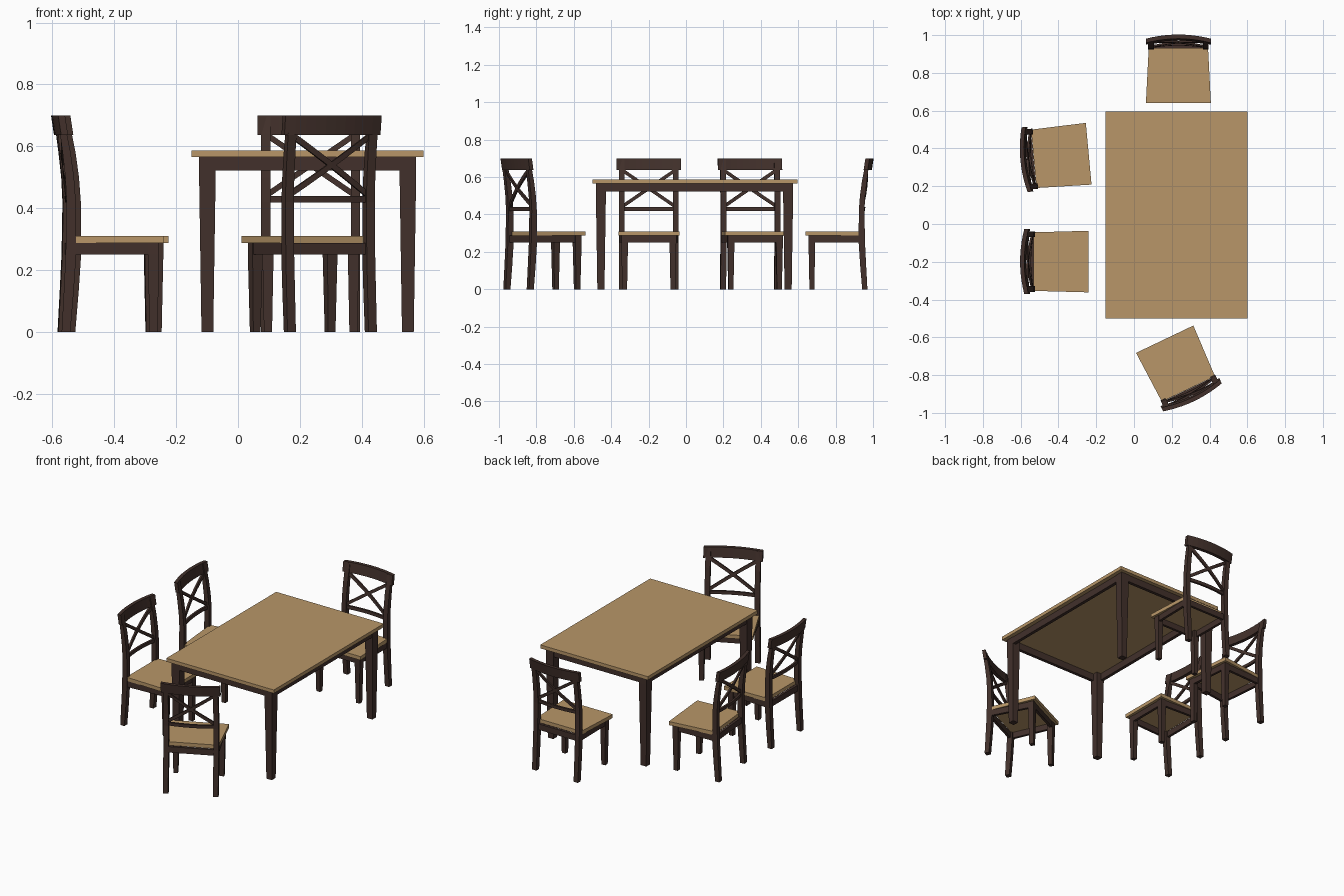
import bpy, bmesh, math
from mathutils import Matrix, Vector

if "Cube" in bpy.data.objects:
    bpy.data.objects.remove(bpy.data.objects["Cube"])


def material(name, rgb):
    m = bpy.data.materials.new(name)
    m.diffuse_color = (*rgb, 1)
    m.use_nodes = True
    m.node_tree.nodes["Principled BSDF"].inputs["Base Color"].default_value = m.diffuse_color
    return m


TAN = material("light oak", (0.479, 0.305, 0.138))
DARK = material("dark walnut", (0.054, 0.030, 0.024))


def loft(name, sections, mat, xf=Matrix()):
    """Skin a closed solid through a list of four-cornered sections."""
    bm = bmesh.new()
    rings = [[bm.verts.new(xf @ Vector(p)) for p in s] for s in sections]
    for a, b in zip(rings, rings[1:]):
        for i in range(4):
            j = (i + 1) % 4
            bm.faces.new((a[i], a[j], b[j], b[i]))
    bm.faces.new(rings[0])
    bm.faces.new(rings[-1])
    bmesh.ops.recalc_face_normals(bm, faces=bm.faces[:])
    me = bpy.data.meshes.new(name)
    bm.to_mesh(me)
    bm.free()
    me.materials.append(mat)
    ob = bpy.data.objects.new(name, me)
    bpy.context.collection.objects.link(ob)
    return ob


def rect(x0, x1, y0, y1, z):
    return [(x0, y0, z), (x1, y0, z), (x1, y1, z), (x0, y1, z)]


def box(name, x0, x1, y0, y1, z0, z1, mat, xf=Matrix()):
    return loft(name, [rect(x0, x1, y0, y1, z0), rect(x0, x1, y0, y1, z1)], mat, xf)


# ---- Table ----
X0, X1, Y0, Y1 = -0.15, 0.60, -0.50, 0.595
box("table_top", X0, X1, Y0, Y1, 0.565, 0.587, TAN)
I, W = 0.024, 0.054
for sx, cx in (("left", X0 + I + W / 2), ("right", X1 - I - W / 2)):
    for sy, cy in (("front", Y0 + I - 0.006 + W / 2), ("back", Y1 - I + 0.002 - W / 2)):
        loft(f"table_leg_{sy}_{sx}",
             [rect(cx - h, cx + h, cy - h, cy + h, z)
              for h, z in ((0.019, 0), (W / 2, 0.522), (W / 2, 0.565))], DARK)
ax0, ax1, ay0, ay1 = X0 + I + 0.003, X1 - I - 0.003, Y0 + I - 0.003, Y1 - I - 0.001
for n, y in (("front", ay0), ("back", ay1 - 0.02)):
    box(f"table_apron_{n}", ax0 + 0.03, ax1 - 0.03, y, y + 0.02, 0.522, 0.565, DARK)
for n, x in (("left", ax0), ("right", ax1 - 0.02)):
    box(f"table_apron_{n}", x, x + 0.02, ay0 + 0.03, ay1 - 0.03, 0.522, 0.565, DARK)

# ---- Chairs: local origin at the seat front centre, back towards +y ----
# centre line of the back posts: (z, y)
POST = [(0.0, 0.316), (0.13, 0.307), (0.25, 0.300), (0.42, 0.299),
        (0.50, 0.304), (0.58, 0.314), (0.64, 0.324), (0.695, 0.333)]
SEGS = 10


def post_y(z):
    for (z0, y0), (z1, y1) in zip(POST, POST[1:]):
        if z <= z1:
            return y0 + (y1 - y0) * (z - z0) / (z1 - z0)
    return POST[-1][1]


def slat(name, half, za, zb, height, thick, bow, xf, shift=0.0):
    """Bowed bar across the chair back, rising from za to zb."""
    secs = []
    for i in range(SEGS + 1):
        t = i / SEGS
        x, z = half * (2 * t - 1), za + (zb - za) * t
        b = bow * (1 - (2 * t - 1) ** 2) + shift
        lo, hi = z - height / 2, z + height / 2
        yl, yh, k = post_y(lo) + b, post_y(hi) + b, thick / 2
        secs.append([(x, yl - k, lo), (x, yl + k, lo), (x, yh + k, hi), (x, yh - k, hi)])
    loft(name, secs, DARK, xf)


def chair(tag, x, y, degrees, fw, rw):
    xf = Matrix.Translation((x, y, 0)) @ Matrix.Rotation(math.radians(degrees), 4, 'Z')
    # seat: trapezoid wider at the front
    loft(f"{tag}_seat", [[(-fw, 0, z), (fw, 0, z), (rw, 0.292, z), (-rw, 0.292, z)]
                         for z in (0.287, 0.31)], TAN, xf)
    for side, s in (("left", -1), ("right", 1)):
        # front leg, tapering down
        c = s * (fw - 0.034)
        loft(f"{tag}_front_leg_{side}",
             [rect(c - h, c + h, 0.033 - h, 0.033 + h, z)
              for h, z in ((0.013, 0), (0.018, 0.25), (0.018, 0.287))], DARK, xf)
        # back leg and post in one bent piece
        c = s * 0.145
        loft(f"{tag}_back_post_{side}",
             [rect(c - 0.015, c + 0.015, py - h, py + h, z)
              for (z, py), h in zip(POST, (.014, .016, .017, .015, .014, .013, .011, .008))],
             DARK, xf)
        # side apron
        a, b = s * (fw - 0.02), s * 0.156
        loft(f"{tag}_apron_{side}",
             [[(p, q, z) for p, q in ((a, 0.04), (a - s * 0.016, 0.04),
                                      (b - s * 0.016, 0.295), (b, 0.295))]
              for z in (0.25, 0.287)], DARK, xf)
    box(f"{tag}_apron_front", -fw + 0.04, fw - 0.04, 0.018, 0.034, 0.25, 0.287, DARK, xf)
    box(f"{tag}_apron_back", -0.14, 0.14, 0.293, 0.309, 0.25, 0.287, DARK, xf)
    # crossed back with lower bar and curved top rail
    slat(f"{tag}_lower_bar", 0.135, 0.429, 0.429, 0.02, 0.013, 0.012, xf)
    slat(f"{tag}_cross_rising", 0.135, 0.447, 0.632, 0.022, 0.011, 0.014, xf)
    slat(f"{tag}_cross_falling", 0.135, 0.632, 0.447, 0.022, 0.011, 0.014, xf)
    slat(f"{tag}_top_rail", 0.172, 0.668, 0.668, 0.062, 0.022, 0.022, xf, -0.003)


chair("back_chair", 0.235, 0.64, 0, 0.172, 0.157)
chair("front_chair", 0.1625, -0.61, 205.5, 0.168, 0.156)
chair("left_front_chair", -0.24, -0.199, 90, 0.163, 0.155)
chair("left_back_chair", -0.24, 0.372, 95.3, 0.164, 0.155)
